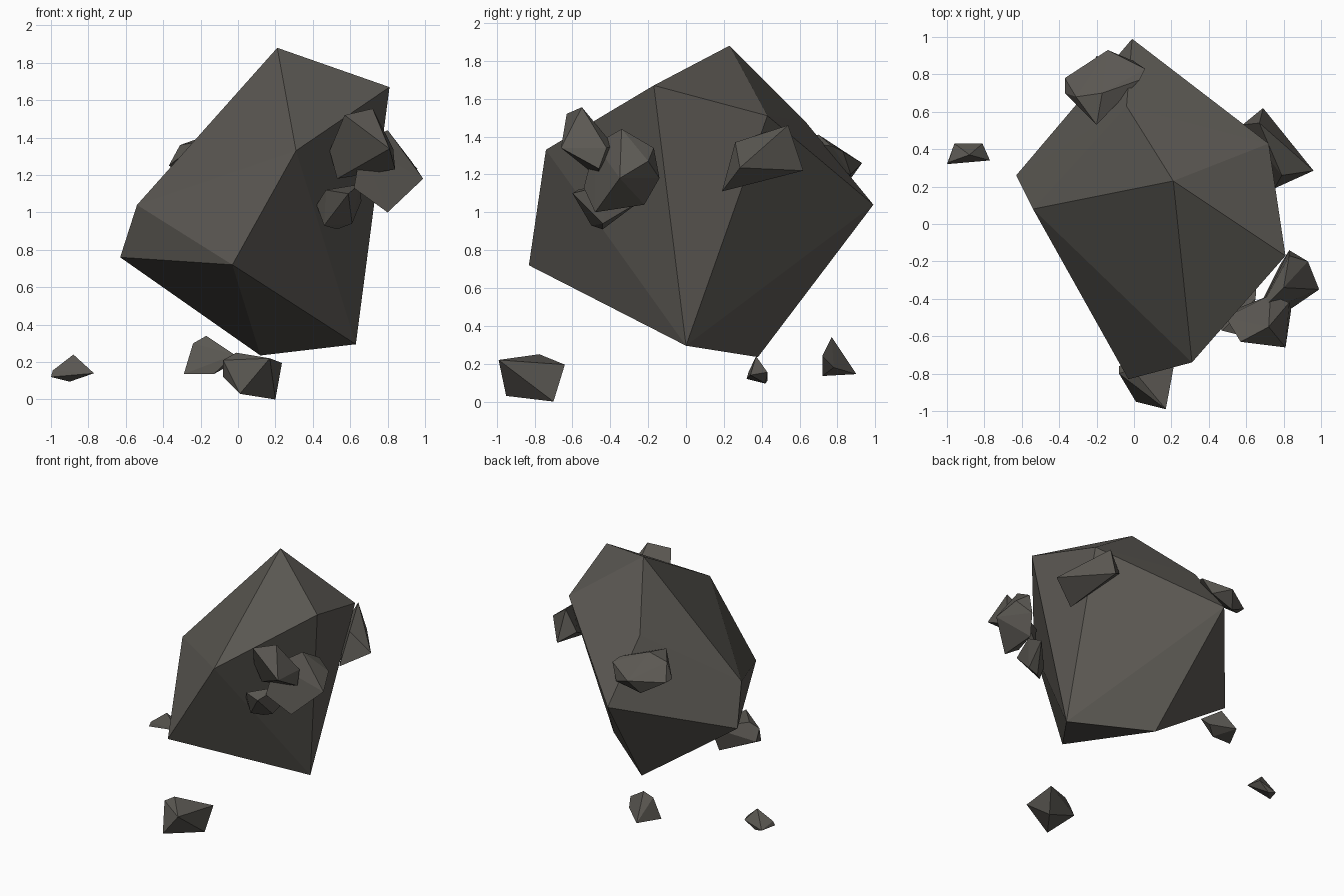
import bpy, bmesh

stone = bpy.data.materials.new("dark grey stone")
stone.diffuse_color = (0.105, 0.098, 0.086, 1)


def rock(name, *corners):
    """Faceted stone: the convex hull of a few corner points."""
    bm = bmesh.new()
    for c in corners:
        bm.verts.new(c)
    hull = bmesh.ops.convex_hull(bm, input=bm.verts[:])
    loose = {v for v in hull["geom_interior"] if isinstance(v, bmesh.types.BMVert)}
    loose |= {v for v in bm.verts if not v.link_faces}
    bmesh.ops.delete(bm, geom=list(loose), context='VERTS')
    bmesh.ops.recalc_face_normals(bm, faces=bm.faces[:])
    me = bpy.data.meshes.new(name)
    bm.to_mesh(me)
    bm.free()
    me.materials.append(stone)
    ob = bpy.data.objects.new(name, me)
    bpy.context.collection.objects.link(ob)
    return ob


# Large central boulder
rock("boulder",
     (0.21, 0.23, 1.88), (0.81, -0.17, 1.67), (0.31, -0.74, 1.33),
     (-0.03, -0.83, 0.72), (0.63, 0.0, 0.295), (0.12, 0.38, 0.235),
     (-0.01, 0.99, 1.04), (0.72, 0.43, 1.51), (-0.04, 0.63, 1.48),
     (-0.54, 0.08, 1.04), (-0.63, 0.26, 0.76))

# Stones stuck to the boulder
rock("back_stone",
     (-0.2, 0.53, 1.38), (-0.37, 0.78, 1.25), (-0.37, 0.7, 1.25),
     (-0.31, 0.68, 1.36), (-0.14, 0.93, 1.26), (0.06, 0.83, 1.32),
     (0.0, 0.87, 1.2), (-0.2, 0.85, 1.15), (0.03, 0.77, 1.35), (-0.17, 0.7, 1.41))
rock("right_stone",
     (0.96, 0.285, 1.235), (0.79, 0.26, 1.37), (0.67, 0.54, 1.46),
     (0.69, 0.62, 1.22), (0.75, 0.19, 1.11), (0.58, 0.53, 1.3))
rock("cluster_large_stone",
     (0.99, -0.35, 1.18), (0.93, -0.2, 1.27), (0.8, -0.34, 1.44),
     (0.83, -0.17, 1.34), (0.83, -0.14, 1.18), (0.78, -0.22, 1.04),
     (0.8, -0.48, 1.0), (0.62, -0.54, 1.13), (0.66, -0.48, 1.36))
rock("cluster_upper_stone",
     (0.72, -0.55, 1.555), (0.57, -0.63, 1.52), (0.81, -0.66, 1.34),
     (0.84, -0.46, 1.23), (0.53, -0.46, 1.18), (0.83, -0.42, 1.34),
     (0.49, -0.5, 1.33), (0.73, -0.38, 1.35))
rock("cluster_lower_stone",
     (0.42, -0.5, 1.04), (0.46, -0.5, 0.93), (0.53, -0.44, 0.91),
     (0.61, -0.44, 0.94), (0.59, -0.6, 1.1), (0.47, -0.57, 1.12),
     (0.66, -0.24, 1.06), (0.65, -0.4, 1.15))

# Loose fragments floating below
rock("left_fragment",
     (-0.88, 0.37, 0.24), (-1.0, 0.32, 0.12), (-0.99, 0.33, 0.155),
     (-0.77, 0.34, 0.14), (-0.96, 0.43, 0.11), (-0.81, 0.43, 0.155), (-0.9, 0.42, 0.095))
rock("front_fragment",
     (0.17, -0.99, 0.22), (-0.01, -0.775, 0.25), (0.235, -0.64, 0.195),
     (0.2, -0.7, 0.0), (0.01, -0.95, 0.03), (-0.08, -0.8, 0.21), (-0.08, -0.76, 0.12))
rock("back_fragment",
     (-0.17, 0.77, 0.34), (-0.24, 0.75, 0.3), (-0.29, 0.72, 0.135),
     (-0.13, 0.72, 0.135), (-0.02, 0.72, 0.24), (-0.2, 0.9, 0.145), (-0.05, 0.78, 0.18))
